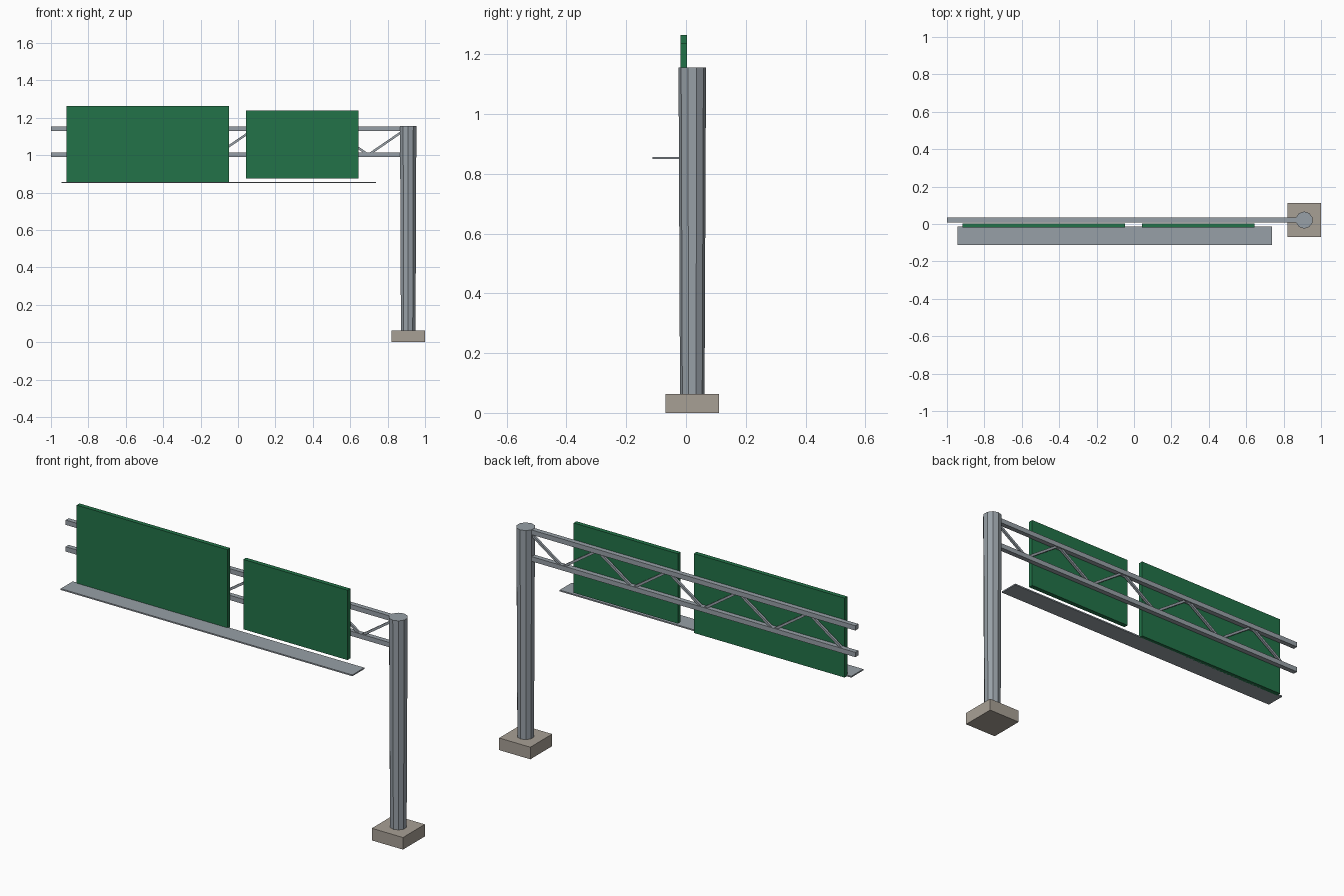
import bpy
import math
from mathutils import Vector

cube = bpy.data.objects.get("Cube")
if cube:
    bpy.data.objects.remove(cube, do_unlink=True)


def make_material(name, rgb):
    mat = bpy.data.materials.new(name)
    mat.use_nodes = True
    mat.diffuse_color = (*rgb, 1)
    mat.node_tree.nodes["Principled BSDF"].inputs["Base Color"].default_value = (*rgb, 1)
    return mat


steel = make_material("galvanized steel", (0.31, 0.35, 0.385))
green = make_material("sign green", (0.016, 0.17, 0.065))
concrete = make_material("concrete", (0.39, 0.35, 0.30))


def finish(name, mat):
    obj = bpy.context.object
    obj.name = name
    obj.data.materials.append(mat)
    return obj


def box(name, mat, x, y, z):
    """Box spanning the given (min, max) ranges."""
    ranges = (x, y, z)
    bpy.ops.mesh.primitive_cube_add(size=1, location=[sum(r) / 2 for r in ranges])
    obj = finish(name, mat)
    obj.scale = [r[1] - r[0] for r in ranges]
    bpy.ops.object.transform_apply(location=False, rotation=False, scale=True)
    return obj


def bar(name, mat, start, end, width):
    """Square bar between two points."""
    start, end = Vector(start), Vector(end)
    run = end - start
    bpy.ops.mesh.primitive_cube_add(size=1, location=(start + end) / 2)
    obj = finish(name, mat)
    obj.scale = (run.length, width, width)
    obj.rotation_euler = (0, -math.atan2(run.z, run.x), 0)
    bpy.ops.object.transform_apply(location=False, rotation=True, scale=True)
    return obj


POST_X, MID_Y = 0.91, 0.021
UPPER_Z, LOWER_Z = 1.141, 1.002

# Footing and ten-sided post, slightly wider at the top
box("footing", concrete, (POST_X - 0.09, 1.0), (MID_Y - 0.09, MID_Y + 0.09), (0, 0.063))
bpy.ops.mesh.primitive_cone_add(vertices=10, radius1=0.041, radius2=0.046,
                                depth=1.1, location=(POST_X, MID_Y, 0.605))
finish("post", steel)

# Cantilever truss: two chords and zigzag braces
for name, z in (("upper_chord", UPPER_Z), ("lower_chord", LOWER_Z)):
    bar(name, steel, (-1, MID_Y, z), (POST_X - 0.01, MID_Y, z), 0.025)

nodes = [(0.9 - 0.203 * i, MID_Y, LOWER_Z if i % 2 else UPPER_Z) for i in range(10)]
for i, (a, b) in enumerate(zip(nodes, nodes[1:])):
    bar(f"brace_{i + 1}", steel, b, a, 0.012)

# Sign panels
box("large_sign_panel", green, (-0.917, -0.048), (-0.019, 0.004), (0.85, 1.264))
box("small_sign_panel", green, (0.044, 0.645), (-0.019, 0.004), (0.874, 1.238))

# Maintenance walkway
box("walkway", steel, (-0.944, 0.738), (-0.112, -0.013), (0.85, 0.857))
